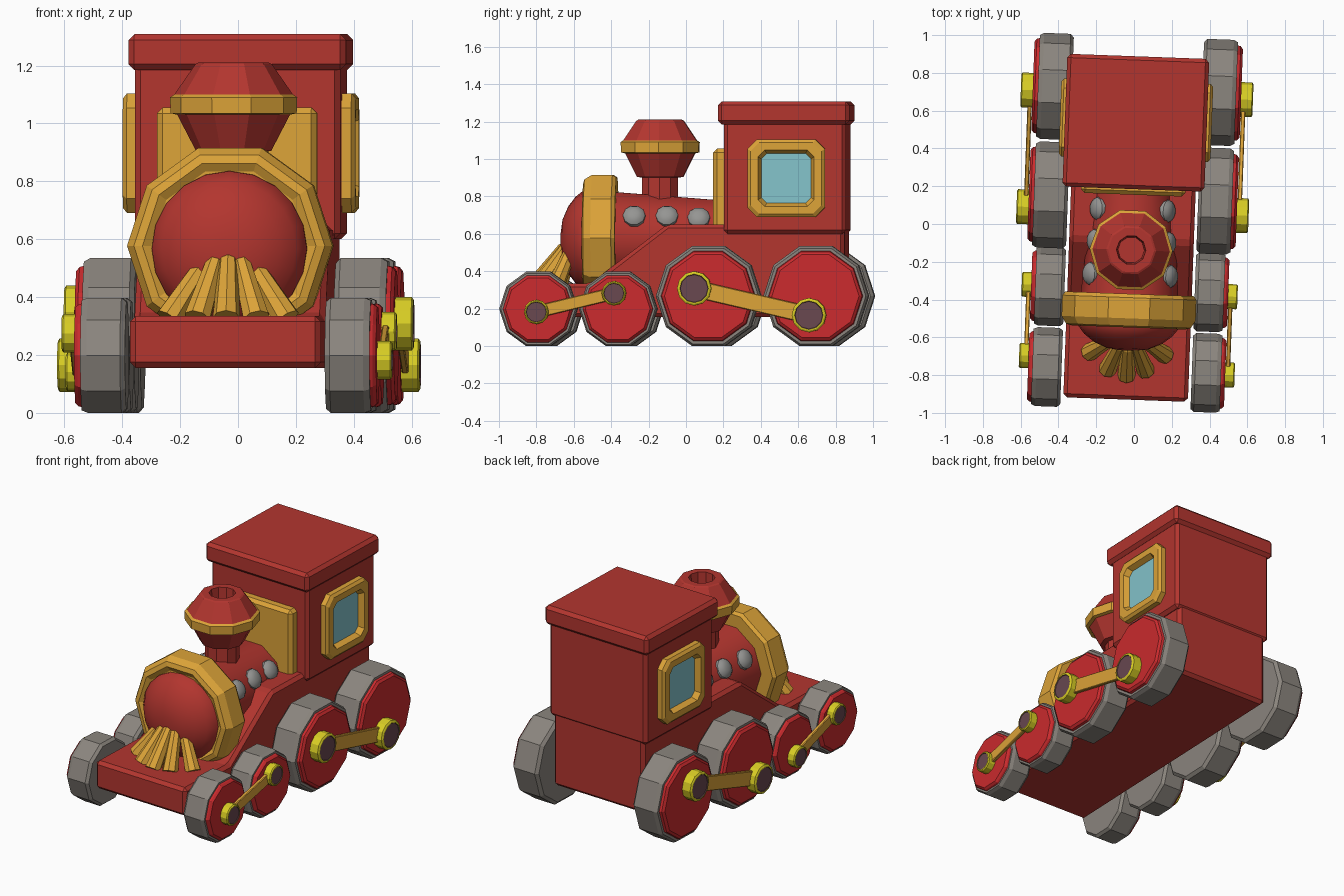
import bpy, bmesh, math
from mathutils import Matrix, Vector

if "Cube" in bpy.data.objects:
    bpy.data.objects.remove(bpy.data.objects["Cube"])

# the whole toy stands slightly turned about z
WORLD = Matrix.Translation((-0.01, 0, 0)) @ Matrix.Rotation(-0.037, 4, 'Z')


def material(name, rgb):
    m = bpy.data.materials.new(name)
    m.diffuse_color = (*rgb, 1)
    m.use_nodes = True
    m.node_tree.nodes["Principled BSDF"].inputs["Base Color"].default_value = m.diffuse_color
    return m


RED = material("body red", (0.45, 0.036, 0.028))
WHEEL = material("wheel red", (0.60, 0.024, 0.027))
GOLD = material("gold", (0.72, 0.37, 0.04))
YELLOW = material("yellow", (0.70, 0.62, 0.018))
GREY = material("tyre grey", (0.26, 0.237, 0.21))
PLUM = material("plum", (0.14, 0.065, 0.08))
GLASS = material("window blue", (0.23, 0.55, 0.60))
STUD = material("stud grey", (0.30, 0.30, 0.29))


def loft(name, loops, mats, bands=None, bevel=0, smooth=False):
    """Bridge equal loops, cap both ends; bands = material index per band, then end cap."""
    bm = bmesh.new()
    rings = [[bm.verts.new(p) for p in loop] for loop in loops]
    n = len(rings[0])
    bands = bands or [0] * len(loops)
    for k in range(len(rings) - 1):
        for i in range(n):
            j = (i + 1) % n
            f = bm.faces.new((rings[k][i], rings[k][j], rings[k + 1][j], rings[k + 1][i]))
            f.material_index = bands[k]
    bm.faces.new(rings[0]).material_index = bands[0]
    bm.faces.new(rings[-1]).material_index = bands[-1]
    bmesh.ops.recalc_face_normals(bm, faces=bm.faces)
    me = bpy.data.meshes.new(name)
    bm.to_mesh(me)
    bm.free()
    for m in mats:
        me.materials.append(m)
    if smooth:
        me.shade_smooth()
        me.set_sharp_from_angle(angle=math.radians(38))
    ob = bpy.data.objects.new(name, me)
    bpy.context.collection.objects.link(ob)
    ob.matrix_world = WORLD
    if bevel:
        mod = ob.modifiers.new("soft edges", 'BEVEL')
        mod.width = bevel
        mod.segments = 1
    return ob


def lathe(name, axis, centre, profile, mats, bands=None, n=10, smooth=False):
    """Revolve (radius, distance) points about an axis through centre."""
    loops = []
    for r, t in profile:
        loop = []
        for i in range(n):
            a = math.tau * i / n
            c, s = r * math.cos(a), r * math.sin(a)
            p = {'X': (t, c, s), 'Y': (c, t, s), 'Z': (c, s, t)}[axis]
            loop.append(Vector(p) + Vector(centre))
        loops.append(loop)
    return loft(name, loops, mats, bands, smooth=smooth)


def prism(name, pts, x0, x1, mat, bevel=0):
    """Extrude a (y, z) outline along x."""
    return loft(name, [[(x, y, z) for y, z in pts] for x in (x0, x1)], [mat], bevel=bevel)


def box(name, x, y0, y1, z0, z1, mat, bevel):
    return prism(name, [(y0, z0), (y1, z0), (y1, z1), (y0, z1)], -x, x, mat, bevel)


def octagon(x, cy, cz, h, c):
    """Square of half size h with corners cut by c, in a plane of constant x."""
    k = h - c
    return [(x, cy + y, cz + z) for y, z in
            ((h, -k), (h, k), (k, h), (-k, h), (-h, k), (-h, -k), (-k, -h), (k, -h))]


# chassis with sloping running board
prism("chassis", [(-0.93, 0.155), (0.86, 0.155), (0.86, 0.65), (-0.09, 0.65),
                  (-0.50, 0.335), (-0.93, 0.335)], -0.33, 0.33, RED, 0.02)

# cab, roof and front panel
box("cab", 0.355, 0.215, 0.868, 0.60, 1.22, RED, 0.02)
box("roof", 0.376, 0.185, 0.888, 1.185, 1.308, RED, 0.02)
box("cab_front_panel", 0.277, 0.155, 0.24, 0.62, 1.055, GOLD, 0.02)

# boiler, front ring and nose
lathe("boiler", 'Y', (0, 0, 0.577), [(0.268, -0.45), (0.258, -0.37), (0.207, 0.25)],
      [RED], smooth=True)
lathe("boiler_ring", 'Y', (0, 0, 0.577),
      [(0.27, -0.53), (0.30, -0.548), (0.33, -0.54), (0.355, -0.50), (0.355, -0.39),
       (0.34, -0.37), (0.25, -0.37)], [GOLD])
lathe("nose", 'Y', (0, 0, 0.567),
      [(0.27, -0.50), (0.268, -0.545), (0.232, -0.59), (0.18, -0.63), (0.11, -0.66), (0.04, -0.67)],
      [RED], n=20, smooth=True)

# chimney with gold band and hollow top
lathe("chimney", 'Z', (0, -0.138, 0),
      [(0.10, 0.70), (0.10, 0.90), (0.13, 0.905), (0.195, 1.03), (0.218, 1.035), (0.22, 1.09),
       (0.205, 1.10), (0.132, 1.205), (0.122, 1.21), (0.078, 1.21), (0.07, 1.08)],
      [RED, GOLD], [0, 0, 0, 1, 1, 1, 0, 0, 0, 0, 0])

# fan of guard bars
for i in range(-2, 3):
    top = Vector((0.042 * i, -0.645 + 0.008 * i * i, 0.535 - 0.005 * i * i))
    foot = Vector((0.102 * i, -0.805 + 0.029 * i * i, 0.325))
    turn = (foot - top).to_track_quat('Z', 'Y')
    loops = []
    for p, r in ((top, 0.024), (top.lerp(foot, 0.06), 0.033), (foot, 0.048)):
        loops.append([p + turn @ Vector((r * math.cos(a), r * math.sin(a), 0))
                      for a in (math.tau * k / 8 for k in range(8))])
    loft("guard_bar", loops, [GOLD])

# wheel data: (y, radius, tyre outer x, disc x, hub end x, hub radius)
wheels = [(-0.773, 0.209, 0.50, 0.522, 0.572, 0.066),
          (-0.346, 0.209, 0.50, 0.522, 0.572, 0.066),
          (0.138, 0.281, 0.525, 0.552, 0.615, 0.092),
          (0.713, 0.281, 0.525, 0.552, 0.615, 0.092)]
# crank pin positions (y, z) differ on each side
pins = {1: [(-0.78, 0.182), (-0.365, 0.282), (0.066, 0.308), (0.680, 0.165)],
        -1: [(-0.717, 0.275), (-0.340, 0.142), (0.070, 0.165), (0.688, 0.348)]}

for s in (-1, 1):
    for (y, r, x1, x2, xh, rh), (py, pz) in zip(wheels, pins[s]):
        # wheel: grey tyre, raised red disc
        prof = [(0.93 * r, 0.345), (r, 0.362), (r, x1 - 0.022), (0.955 * r, x1), (0.90 * r, x1),
                (0.885 * r, x2 - 0.012), (0.83 * r, x2)]
        lathe("wheel", 'X', (0, y, 0.951 * r), [(a, t * s) for a, t in prof],
              [GREY, WHEEL], [0, 0, 0, 0, 1, 1, 1])
        # crank pin: yellow with plum cap
        prof = [(rh, x2 - 0.015), (rh, xh - 0.006), (0.9 * rh, xh), (0.83 * rh, xh), (0.8 * rh, xh - 0.004)]
        lathe("crank_pin", 'X', (0, py, pz), [(a, t * s) for a, t in prof],
              [YELLOW, PLUM], [0, 0, 0, 1, 1], n=12)

    # connecting rods
    for k in (0, 2):
        a, b = Vector(pins[s][k]), Vector(pins[s][k + 1])
        d = (b - a).normalized()
        w = Vector((-d.y, d.x)) * wheels[k][5] * 0.5
        x = wheels[k][3]
        prism("connecting_rod", [a - w, b - w, b + w, a + w], s * (x + 0.002), s * (x + 0.025), GOLD, 0.004)

    # side window: gold frame and recessed pane
    cy, cz = 0.55, 0.897
    loft("side_window", [octagon(s * x, cy, cz, h, c) for x, h, c in
                         ((0.34, 0.207, 0.05), (0.388, 0.207, 0.05), (0.402, 0.19, 0.045),
                          (0.402, 0.15, 0.035), (0.368, 0.133, 0.03))],
         [GOLD, GLASS], [0, 0, 0, 0, 1])

    # boiler studs
    for y, z in ((-0.27, 0.70), (-0.095, 0.70), (0.075, 0.69)):
        rad = 0.236 - 0.08 * (y + 0.1)
        out = Vector((s * 0.85, 0, 0.5)).normalized()
        base = Vector((s * math.sqrt(rad ** 2 - (z - 0.577) ** 2), y, z))
        turn = out.to_track_quat('Z', 'Y')
        loops = [[base + turn @ Vector((r * math.cos(a), r * math.sin(a), h))
                  for a in (math.tau * k / 10 for k in range(10))]
                 for r, h in ((0.062, -0.03), (0.06, 0.0), (0.045, 0.016), (0.02, 0.024))]
        loft("boiler_stud", loops, [STUD], smooth=True)
